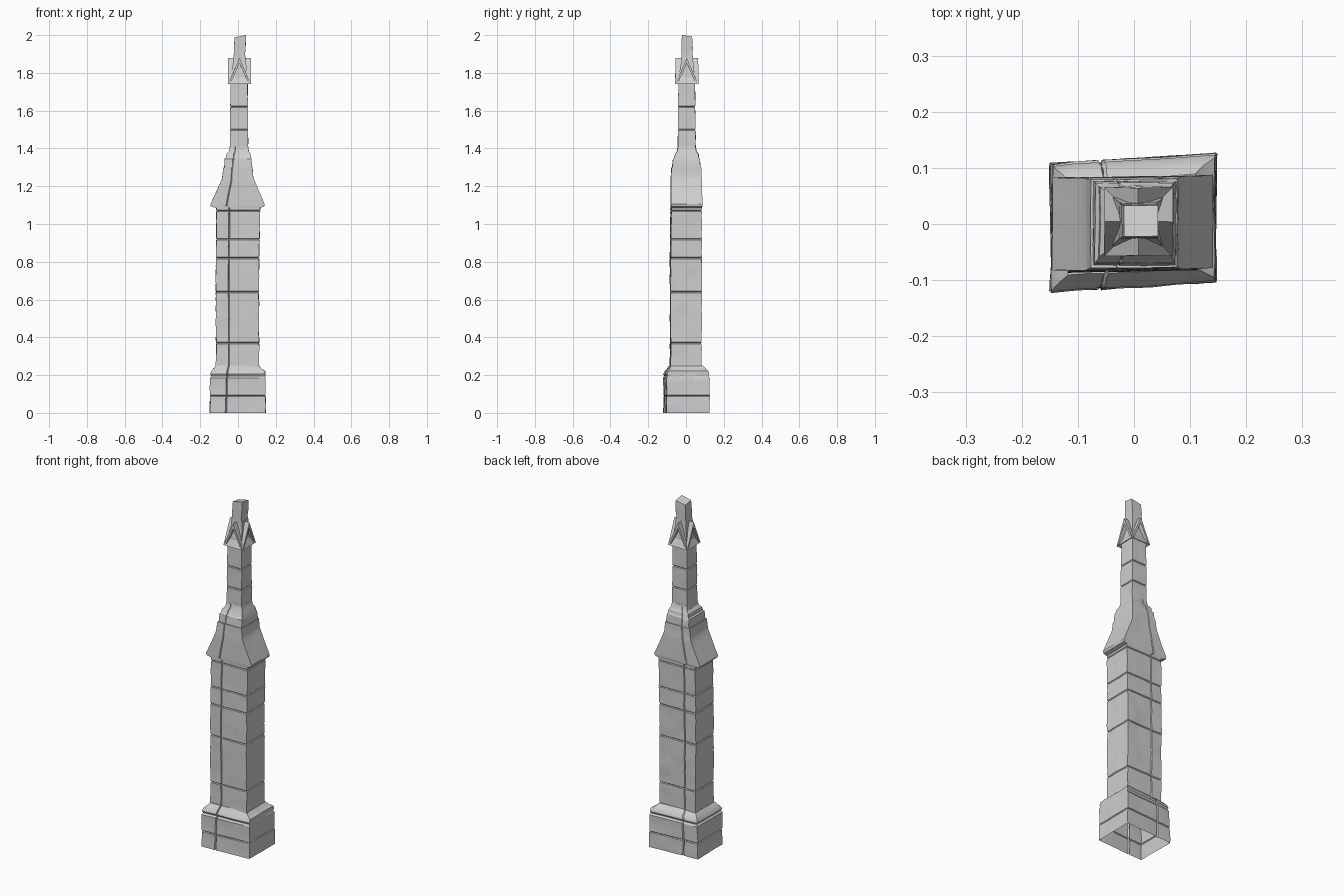
import bpy, bmesh, math
from mathutils import Vector, noise

cube = bpy.data.objects.get("Cube")
if cube:
    bpy.data.objects.remove(cube)

stone = bpy.data.materials.new("weathered grey stone")
stone.use_nodes = True
GREY = (0.62, 0.62, 0.62, 1)
stone.diffuse_color = GREY
stone.node_tree.nodes["Principled BSDF"].inputs["Base Color"].default_value = GREY


def finish(bm, name, rough):
    """Wear the surface a little, then make the object."""
    bmesh.ops.recalc_face_normals(bm, faces=bm.faces)
    for v in bm.verts:
        p = v.co.copy()
        wear = noise.noise_vector(p * 14) + 0.5 * noise.noise_vector(p * 40)
        v.co += Vector((wear.x, wear.y, 0)) * rough
    mesh = bpy.data.meshes.new(name)
    bm.to_mesh(mesh)
    bm.free()
    mesh.materials.append(stone)
    ob = bpy.data.objects.new(name, mesh)
    bpy.context.collection.objects.link(ob)
    bpy.ops.object.select_all(action='DESELECT')
    ob.select_set(True)
    bpy.context.view_layer.objects.active = ob
    bpy.ops.object.shade_smooth_by_angle(angle=math.radians(30))
    return ob


# Unit steps along one side; the close trio holds the vertical joint
STEPS = [-1, -0.7, -0.43, -0.4, -0.37, -0.1, 0.2, 0.5, 0.8]


def ring(level, skew, joint):
    """Rectangular course outline, with a joint cut in front and back."""
    z, x0, x1, y0, y1 = level
    cx, cy, hx, hy = (x0 + x1) / 2, (y0 + y1) / 2, (x1 - x0) / 2, (y1 - y0) / 2
    cut = 1 - joint / hy
    uv = [(u, -cut if u == -0.4 else -1) for u in STEPS]
    uv += [(1, u) for u in STEPS]
    uv += [(-u, 1) for u in STEPS[:5]]
    uv += [(-0.1, 1), (-0.37, 1), (-0.4, cut), (-0.43, 1), (-0.7, 1)]
    uv += [(-1, -u) for u in STEPS]
    return [Vector((cx + u * hx, cy + v * hy + skew * u * hx, z)) for u, v in uv]


def loft(name, levels, skew=0, joint=0, rough=0.002, grooves=(), close=True, lift=None):
    """Stack of rectangles (z, x0, x1, y0, y1), with masonry joints at the groove heights."""
    def at(z):
        for a, b in zip(levels, levels[1:]):
            if a[0] <= z <= b[0]:
                t = (z - a[0]) / (b[0] - a[0])
                return [p + (q - p) * t for p, q in zip(a, b)]

    rows = [list(lv) for lv in levels]
    for a, b in zip(levels, levels[1:]):
        n = int((b[0] - a[0]) / 0.025)
        for i in range(1, n):
            z = a[0] + (b[0] - a[0]) * i / n
            if all(abs(z - g) > 0.009 for g in grooves):
                rows.append(at(z))
    for g in grooves:
        d = 0.004
        rows += [at(g - d), at(g + d)]
        z, x0, x1, y0, y1 = at(g)
        rows.append([z, x0 + d, x1 - d, y0 + d, y1 - d])
    rows.sort(key=lambda r: r[0])

    bm = bmesh.new()
    loops = [[bm.verts.new(p) for p in ring(r, skew, joint)] for r in rows]
    for lo, hi in zip(loops, loops[1:]):
        for i in range(len(lo)):
            j = (i + 1) % len(lo)
            bm.faces.new((lo[i], lo[j], hi[j], hi[i]))
    if close:
        bm.faces.new(loops[-1])
    if lift:
        for v in loops[-1]:
            v.co.z += lift(v.co)
    return finish(bm, name, rough)


# Plinth, open underneath, with its worn upper moulding
loft("plinth", [(0, -.149, .146, -.112, .117), (.185, -.147, .146, -.112, .117),
                (.195, -.139, .142, -.104, .11), (.205, -.146, .144, -.109, .114),
                (.222, -.14, .142, -.103, .109), (.235, -.127, .122, -.092, .096),
                (.25, -.115, .11, -.084, .082)],
     skew=0.06, joint=0.008, rough=0.004, grooves=(0.09,))

# Jointed masonry shaft
loft("shaft", [(.24, -.116, .112, -.083, .081), (.7, -.117, .11, -.084, .081),
               (1.095, -.114, .117, -.08, .082)],
     skew=0.02, joint=0.006, rough=0.003, grooves=(0.37, 0.64, 0.82, 0.92, 1.07), close=False)

# Sloped shoulders, overhanging to both sides, and their throat
loft("shoulder_cap", [(1.085, -.115, .115, -.08, .082), (1.092, -.143, .138, -.081, .085),
                      (1.105, -.145, .141, -.081, .085), (1.235, -.086, .085, -.081, .083),
                      (1.25, -.083, .08, -.08, .081), (1.3, -.077, .077, -.078, .08)],
     skew=0.015, joint=0.003, rough=0.0015)

# Stepped neck mouldings
loft("neck", [(1.295, -.073, .075, -.074, .077), (1.345, -.069, .072, -.069, .073),
              (1.352, -.062, .069, -.063, .068), (1.37, -.06, .067, -.058, .066),
              (1.385, -.047, .058, -.048, .055), (1.41, -.043, .054, -.044, .051)],
     joint=0.002, rough=0.0025)

# Slender upper spire
loft("spire", [(1.4, -.043, .054, -.044, .051), (1.78, -.039, .051, -.04, .048),
               (1.84, -.028, .044, -.028, .04), (1.885, -.022, .04, -.022, .036)],
     rough=0.002, grooves=(1.5, 1.62))

# Crossing gablets: one bent roof strip run through the spire each way
CX, CY = 0.008, 0.004
profile = [(-.06, 1.74), (0, 1.88), (.06, 1.74), (.045, 1.75), (0, 1.85), (-.045, 1.75)]
for name, along_x in (("gablet_side", True), ("gablet_front", False)):
    bm = bmesh.new()
    ends = []
    for reach in (-0.061, 0.061):
        ends.append([bm.verts.new((CX + reach, CY + s, z) if along_x else (CX + s, CY + reach, z))
                     for s, z in profile])
    for i in range(6):
        j = (i + 1) % 6
        bm.faces.new((ends[0][i], ends[0][j], ends[1][j], ends[1][i]))
    for e in ends:
        bm.faces.new((e[0], e[1], e[4], e[5]))
        bm.faces.new((e[1], e[2], e[3], e[4]))
    finish(bm, name, 0.0015)

# Broken finial stump with a slanting top
loft("finial", [(1.86, -.026, .042, -.026, .038), (1.9, -.022, .037, -.024, .034),
                (1.93, -.022, .04, -.024, .036), (1.977, -.018, .043, -.022, .033)],
     rough=0.001, lift=lambda p: 0.013 + 0.2 * (p.x - 0.012) - 0.16 * (p.y - 0.005))
